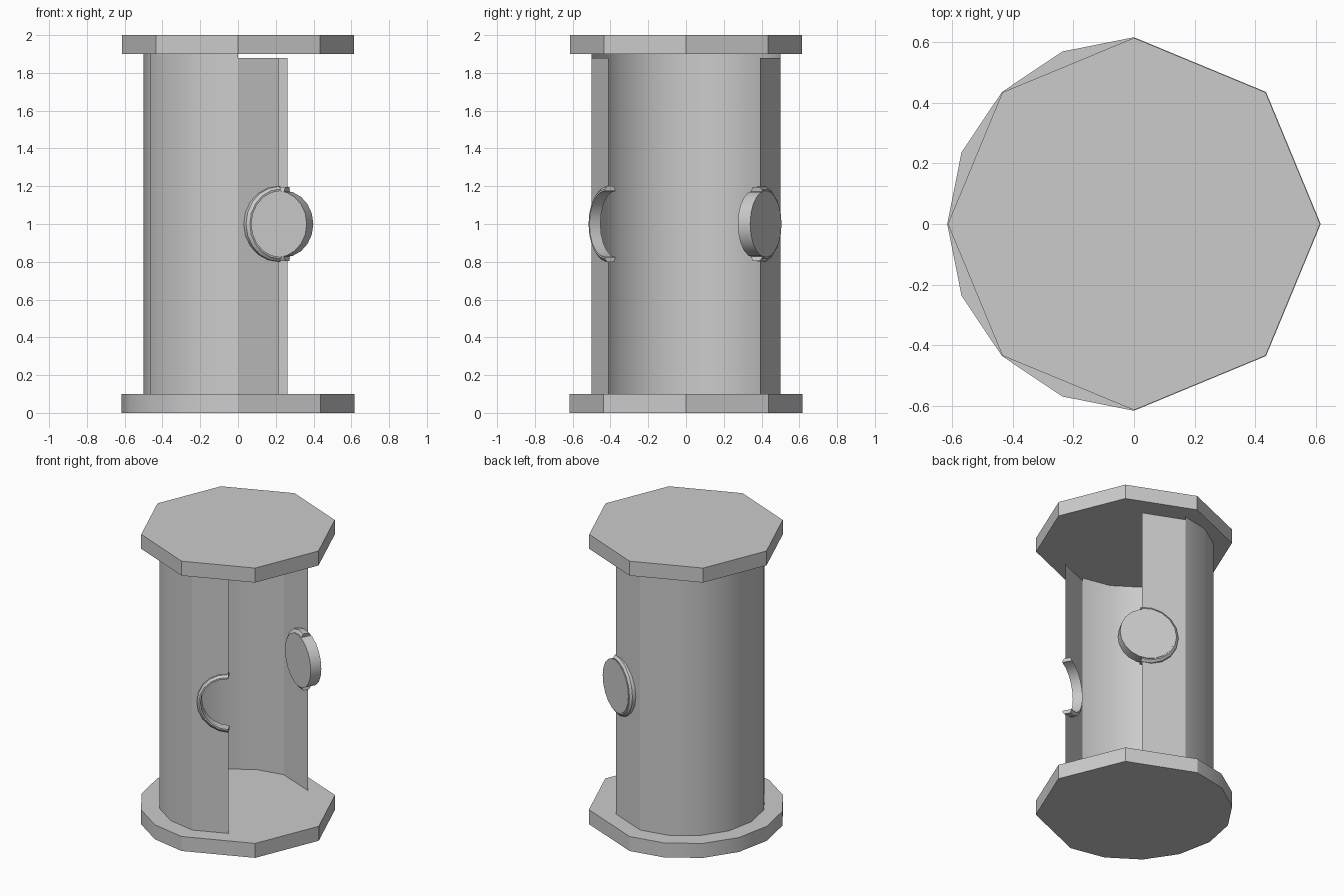
import bpy, bmesh, math
from mathutils import Vector

if "Cube" in bpy.data.objects:
    bpy.data.objects.remove(bpy.data.objects["Cube"])


def make(name, verts, faces, smooth=None):
    mesh = bpy.data.meshes.new(name)
    mesh.from_pydata([tuple(v) for v in verts], [], faces)
    bm = bmesh.new()
    bm.from_mesh(mesh)
    bmesh.ops.recalc_face_normals(bm, faces=bm.faces)
    bm.to_mesh(mesh)
    bm.free()
    ob = bpy.data.objects.new(name, mesh)
    bpy.context.collection.objects.link(ob)
    if smooth:
        bpy.context.view_layer.objects.active = ob
        ob.select_set(True)
        bpy.ops.object.shade_smooth_by_angle(angle=math.radians(smooth))
        ob.select_set(False)
    return ob


def loft(name, rings, closed_loop=False, caps=True, smooth=None):
    """Skin a list of equal closed cross-sections."""
    n, m = len(rings[0]), len(rings)
    verts = [v for r in rings for v in r]
    faces = []
    for i in range(m if closed_loop else m - 1):
        a, b = i * n, ((i + 1) % m) * n
        faces += [(a + j, a + (j + 1) % n, b + (j + 1) % n, b + j) for j in range(n)]
    if caps and not closed_loop:
        faces += [tuple(range(n)), tuple(range((m - 1) * n, m * n))]
    return make(name, verts, faces, smooth)


def polar(r, degrees, z):
    a = math.radians(degrees)
    return Vector((r * math.cos(a), r * math.sin(a), z))


# end plates: octagonal lid, base rounder on the closed side
top_angles = [45 * i for i in range(8)]
base_angles = [-45, 0, 45] + [90 + 22.5 * i for i in range(9)]
loft("top_plate", [[polar(0.615, a, z) for a in top_angles] for z in (1.9, 2.0)])
loft("base_plate", [[polar(0.617, a, z) for a in base_angles] for z in (0, 0.1)], smooth=30)

# curved back wall
cols = [90 + 22.5 * i for i in range(9)]
wall = [polar(0.5, a, z) for a in cols for z in (0.1, 1.9)]
make("back_wall", wall, [(2 * i, 2 * i + 2, 2 * i + 3, 2 * i + 1) for i in range(8)], smooth=30)

tilt = math.radians(28)


def port_point(center, side, r, phi, h):
    """Point on a port tilted outward; phi runs around it, h along its axis."""
    t, n = r * math.cos(phi), h
    x = center[0] + t * math.cos(tilt) + n * math.sin(tilt)
    y = center[1] - t * math.sin(tilt) + n * math.cos(tilt)
    return Vector((x, side * y, 1 + r * math.sin(phi)))


# flat side panels with a half-round notch, and a half collar around it
for label, side, end, center in (("front", -1, (0.215, 0.411), (0.21, 0.40)),
                                 ("rear", 1, (0.262, 0.392), (0.225, 0.39))):
    start = Vector((0, 0.5 * side, 0))
    along = Vector((end[0], side * end[1], 0)) - start
    length = along.length
    along.normalize()
    outline = [(0, 0.1), (length, 0.1)]
    for i in range(9):
        p = math.radians(270 - 22.5 * i)
        outline.append((length + 0.18 * math.cos(p), 1 + 0.18 * math.sin(p)))
    outline += [(length, 1.88), (0, 1.88)]
    make(label + "_panel", [start + along * u + Vector((0, 0, z)) for u, z in outline],
         [tuple(range(len(outline)))])

    section = [(0.175, -0.033), (0.2, -0.02), (0.2, 0.02), (0.185, 0.033), (0.175, 0.033)]
    phi0, phi1 = (90, 270) if side < 0 else (78, 282)
    rings = []
    for i in range(11):
        p = math.radians(phi0 + (phi1 - phi0) * i / 10)
        rings.append([port_point(center, side, r, p, h) for r, h in section])
    loft(label + "_collar", rings, smooth=30)

# round door plug sitting in the rear collar
plug = [[port_point((0.225, 0.39), 1, 0.177, 2 * math.pi * i / 20, h) for i in range(20)]
        for h in (-0.037, 0.037)]
loft("round_plug", plug, smooth=30)
